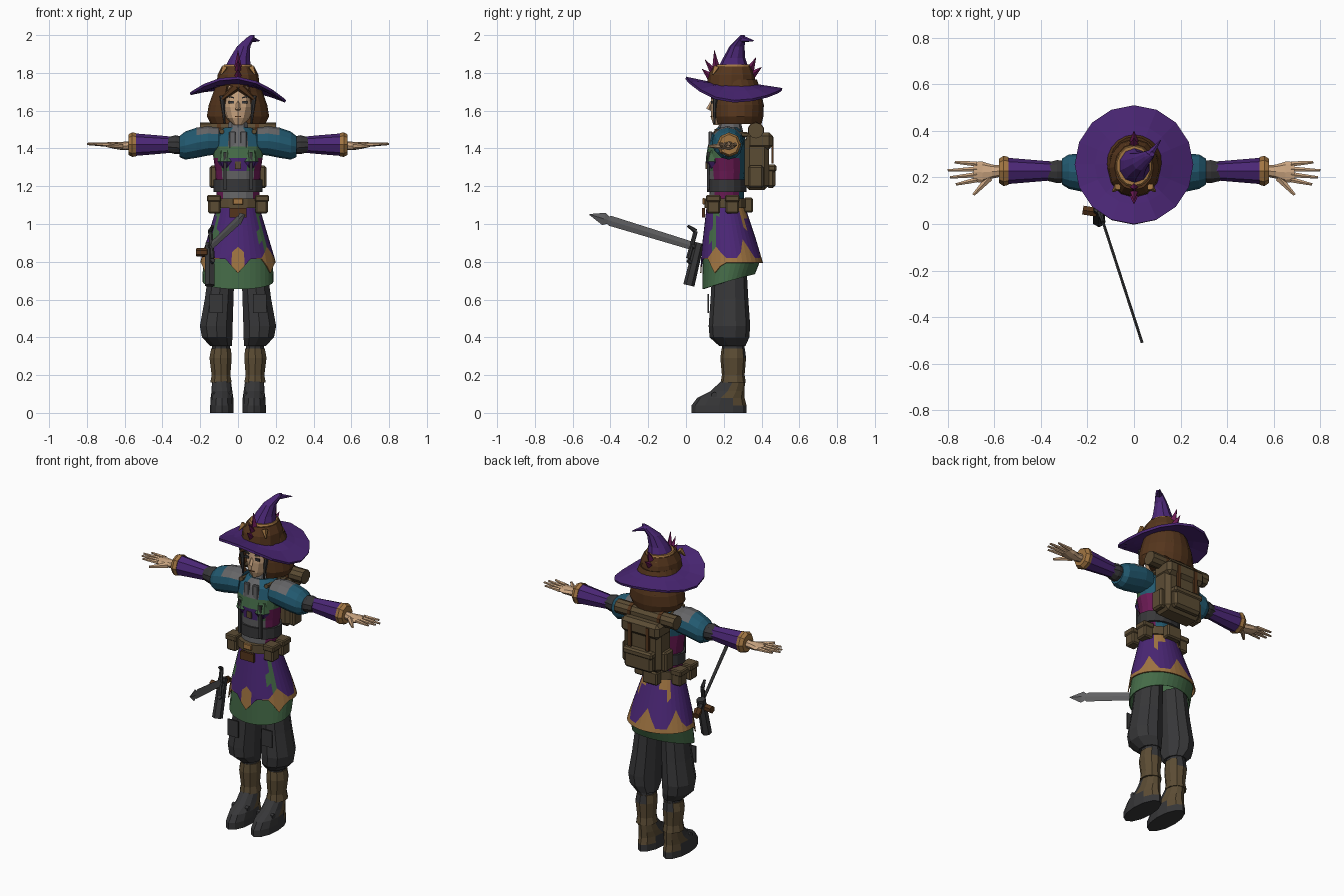
import bpy, bmesh
from math import sin, cos, pi, radians, degrees, atan2
from mathutils import Vector, Matrix

cube = bpy.data.objects.get("Cube")
if cube:
    bpy.data.objects.remove(cube, do_unlink=True)

COLOURS = {
    "purple": (.07, .02, .18), "tan": (.36, .18, .055), "skin": (.6, .38, .22),
    "hair_brown": (.09, .036, .012), "khaki": (.105, .072, .034), "charcoal": (.038, .038, .04),
    "grey": (.13, .13, .135), "blue": (.016, .1, .16), "green": (.06, .15, .065),
    "magenta": (.14, .01, .085)}
NAMES = list(COLOURS)
MATERIALS = []
for label, rgb in COLOURS.items():
    material = bpy.data.materials.new(label)
    material.use_nodes = True
    material.diffuse_color = (*rgb, 1)
    shader = material.node_tree.nodes["Principled BSDF"]
    shader.inputs["Base Color"].default_value = (*rgb, 1)
    shader.inputs["Roughness"].default_value = .9
    MATERIALS.append(material)


def finish(name, bm, colour, mirror=False, thick=0):
    """Colour is a name, or a rule giving a name from face centre and normal."""
    bmesh.ops.recalc_face_normals(bm, faces=bm.faces)
    bm.normal_update()
    picks = [colour(f.calc_center_median(), f.normal) if callable(colour) else colour for f in bm.faces]
    used = sorted(set(picks), key=NAMES.index)
    for face, pick in zip(bm.faces, picks):
        face.material_index = used.index(pick)
    mesh = bpy.data.meshes.new(name)
    bm.to_mesh(mesh)
    bm.free()
    for pick in used:
        mesh.materials.append(MATERIALS[NAMES.index(pick)])
    obj = bpy.data.objects.new(name, mesh)
    bpy.context.scene.collection.objects.link(obj)
    if thick:
        obj.modifiers.new("Thickness", "SOLIDIFY").thickness = thick
    if mirror:
        obj.modifiers.new("Mirror", "MIRROR")
    return obj


def skin_rings(name, rings, colour, closed=True, caps=True, **options):
    bm = bmesh.new()
    loops = [[bm.verts.new(p) for p in ring] for ring in rings]
    count = len(loops[0])
    for low, high in zip(loops, loops[1:]):
        for i in range(count if closed else count - 1):
            j = (i + 1) % count
            bm.faces.new((low[i], low[j], high[j], high[i]))
    if caps:
        bm.faces.new(loops[0])
        bm.faces.new(loops[-1])
    return finish(name, bm, colour, **options)


def loft(name, sections, colour, sides=12, axis="z", gap=0, **options):
    """Sections: centre x, y, z and two radii. Gap leaves an opening at the front."""
    u, v = (Vector((1, 0, 0)), Vector((0, -1, 0))) if axis == "z" else (Vector((0, 1, 0)), Vector((0, 0, 1)))
    if gap:
        angles = [gap + (2 * pi - 2 * gap) * i / sides for i in range(sides + 1)]
    else:
        angles = [2 * pi * i / sides for i in range(sides)]
    rings = [[Vector((x, y, z)) + u * a * sin(t) + v * b * cos(t) for t in angles]
             for x, y, z, a, b in sections]
    return skin_rings(name, rings, colour, closed=not gap, caps=not gap, **options)


def rod(name, start, end, r1, r2, colour, sides=6, **options):
    start, end = Vector(start), Vector(end)
    turn = (end - start).to_track_quat("Z", "Y").to_matrix().to_4x4()
    bm = bmesh.new()
    bmesh.ops.create_cone(bm, cap_ends=True, segments=sides, radius1=r1, radius2=r2,
                          depth=(end - start).length, matrix=Matrix.Translation((start + end) / 2) @ turn)
    return finish(name, bm, colour, **options)


def box(name, centre, size, colour, bevel=0, turn=None, **options):
    bm = bmesh.new()
    bmesh.ops.create_cube(bm, size=1, matrix=Matrix.Diagonal((*size, 1)))
    if bevel:
        bmesh.ops.bevel(bm, geom=bm.edges[:], offset=bevel, segments=1, affect="EDGES")
    bm.transform(Matrix.Translation(centre) @ (turn or Matrix()))
    return finish(name, bm, colour, **options)


# Legs, boots and shoes
loft("trouser_leg", [(.085, .23, .78, .07, .09), (.1, .23, .6, .08, .1), (.115, .23, .46, .091, .11),
     (.11, .23, .4, .085, .105), (.09, .245, .355, .06, .07)], "charcoal", 10, mirror=True)
box("knee_patch", (.115, .118, .58), (.07, .008, .1), "charcoal", mirror=True)
loft("shin", [(.09, .25, .38, .05, .06), (.088, .25, .12, .045, .055)], "charcoal", 10, mirror=True)
loft("boot_cuff", [(.09, .25, .34, .055, .062), (.092, .25, .29, .062, .068), (.09, .25, .2, .052, .06),
     (.09, .25, .16, .06, .067)], lambda c, n: "charcoal" if n.y > .9 and c.z > .29 else "khaki", 10, mirror=True)
loft("shoe", [(.085, .175, 0, .062, .145), (.085, .175, .04, .062, .145), (.085, .185, .08, .06, .125),
     (.085, .22, .115, .055, .09), (.088, .25, .17, .05, .062)],
     lambda c, n: "khaki" if c.y > .225 and c.z > .03 else "charcoal", mirror=True)
rod("toe_strap", (.03, .15, .095), (.14, .15, .095), .016, .016, "charcoal", mirror=True)


# Skirt: every outline is a function of the angle from the front
def skirt_point(angle, z, inset=0):
    t = min((1.1 - z) / .3, 1)
    front, back = .11 - .035 * t, .31 + .1 * t - max(0, .8 - z) * .5
    middle, half = (front + back) / 2, (back - front) / 2 - inset
    return Vector(((.11 + .09 * t - inset) * sin(angle), middle - half * cos(angle), z))


def spike(angle):
    away = abs((degrees(angle) + 30) % 60 - 30)
    return max(0, 1 - away / 20)


def purple_edge(angle):
    return .82 + (.06 if cos(angle) > -.4 else .1) * spike(angle)


def tan_edge(angle):
    return .815 - .075 * spike(angle) if cos(angle) > .2 else .795


def skirt_colour(c, n):
    angle = abs(degrees(atan2(c.x, .22 - c.y)))
    edge = purple_edge(radians(angle))
    if c.z < edge - .005:
        return "tan"
    if 50 < angle < 65 and c.z > .88:
        return "green"
    return "tan" if 125 < angle < 155 and c.z > 1.0 else "purple"


around = [radians(10 * i) for i in range(36)]
rows = [[skirt_point(a, 1.1 + (purple_edge(a) - 1.1) * k / 4) for a in around] for k in range(5)]
rows.append([skirt_point(a, tan_edge(a)) for a in around])
skin_rings("overskirt", rows, skirt_colour, caps=False, thick=.006)
skin_rings("underskirt", [[skirt_point(a, z - .04 * (z < .8) * cos(a), .012) for a in around]
           for z in (1.0, .81, .695)], "green", caps=False, thick=.006)


# Torso
def torso_colour(c, n):
    if c.z > 1.41:
        return "grey" if abs(c.x) < .05 and n.y < 0 else "blue"
    if n.y > -.2:
        return "magenta" if abs(c.x) > .07 and c.z < 1.36 else "blue"
    if c.z > 1.35:
        return "green"
    if c.z > 1.28:
        return "purple" if abs(c.x) < .06 else "magenta" if abs(c.x) > .1 else "green"
    return "magenta" if abs(c.x) > .09 else "grey"


loft("torso", [(0, .215, 1.08, .11, .095), (0, .215, 1.2, .115, .09), (0, .215, 1.28, .12, .1),
     (0, .21, 1.35, .13, .105), (0, .215, 1.41, .14, .1), (0, .22, 1.47, .13, .09),
     (0, .225, 1.51, .07, .06)], torso_colour, 16)
loft("bust", [(.055, .16, 1.29, .03, .03), (.058, .15, 1.33, .05, .046), (.055, .16, 1.39, .045, .04)],
     lambda c, n: "green" if c.z > 1.33 else "purple", 8, mirror=True)
loft("corset_band", [(0, .215, z, .13, .105) for z in (1.17, 1.235)], "charcoal", 16)
loft("collar", [(0, .23, 1.46, .07, .08), (0, .235, 1.54, .05, .055)], "grey", 10)
box("collar_lapel", (.03, .13, 1.44), (.035, .02, .1), "grey", .004, mirror=True)
box("chest_strap", (.07, .118, 1.28), (.016, .014, .2), "charcoal", mirror=True)
box("chest_clasp", (0, .112, 1.31), (.03, .016, .04), "khaki")
loft("belt", [(0, .21, z, .13, .113) for z in (1.085, 1.135)], "khaki", 16)
box("belt_buckle", (0, .094, 1.12), (.055, .014, .035), "tan", .004)
box("belt_drape", (0, .093, 1.06), (.09, .014, .05), "hair_brown")
for y in (.145, .245):
    box("belt_pouch", (.125, y, 1.1), (.065, .07, .09), "khaki", .008, mirror=True)
    box("pouch_flap", (.127, y, 1.135), (.074, .078, .035), "khaki", .006, mirror=True)
box("rear_pouch", (0, .33, 1.1), (.1, .05, .08), "khaki", .008)

# Sleeves and hands
loft("shoulder_sleeve", [(.1, .22, 1.44, .075, .07), (.16, .22, 1.44, .085, .078), (.22, .22, 1.43, .082, .08),
     (.28, .225, 1.415, .074, .074), (.31, .225, 1.41, .055, .055)],
     lambda c, n: "grey" if c.x < .22 and n.z > .45 else "blue", axis="x", mirror=True)
loft("elbow_band", [(.29, .225, 1.415, .048, .045), (.33, .225, 1.42, .052, .05), (.37, .225, 1.42, .042, .04)],
     "charcoal", 10, axis="x", mirror=True)
loft("forearm_sleeve", [(.345, .228, 1.42, .04, .042), (.43, .228, 1.42, .047, .05), (.55, .228, 1.42, .057, .06)],
     "purple", 8, axis="x", mirror=True)
loft("wrist_cuff", [(.54, .228, 1.42, .06, .062), (.56, .228, 1.42, .065, .065), (.58, .228, 1.42, .052, .054)],
     "tan", 8, axis="x", mirror=True)
loft("palm", [(.57, .228, 1.415, .024, .024), (.61, .225, 1.413, .03, .022), (.65, .222, 1.415, .046, .018),
     (.69, .225, 1.42, .042, .013)], "skin", 8, axis="x", mirror=True)
for root, tip, reach in ((.19, .17, .765), (.212, .2, .79), (.236, .23, .8), (.258, .265, .77)):
    rod("finger", (.675, root, 1.42), (reach, tip, 1.424), .013, .006, "skin", mirror=True)
rod("thumb", (.62, .2, 1.412), (.69, .125, 1.412), .018, .007, "skin", mirror=True)

# Head and hair
loft("neck", [(0, .24, 1.48, .04, .045), (0, .24, 1.58, .042, .045)], "skin", 10)
loft("head", [(0, .2, 1.525, .025, .055), (0, .215, 1.56, .06, .082), (0, .225, 1.62, .083, .095),
     (0, .23, 1.69, .085, .096), (0, .24, 1.76, .07, .085)], "skin", 12)
box("eye", (.036, .137, 1.645), (.03, .009, .014), "charcoal", mirror=True)
box("eyebrow", (.038, .137, 1.672), (.036, .009, .007), "charcoal", turn=Matrix.Rotation(-.25, 4, "Y"), mirror=True)
rod("nose", (0, .14, 1.65), (0, .118, 1.605), .008, .013, "skin", 4)
box("mouth", (0, .134, 1.568), (.03, .009, .005), "hair_brown")
loft("hair", [(0, .275, 1.53, .145, .125), (0, .275, 1.57, .165, .135), (0, .275, 1.63, .155, .137),
     (0, .27, 1.7, .13, .127), (0, .26, 1.765, .105, .115)], "hair_brown", 16, gap=radians(30), thick=.015)
loft("hair_back", [(0, .3, 1.53, .13, .09), (0, .31, 1.64, .13, .1), (0, .28, 1.76, .09, .09)], "hair_brown")
rod("fringe", (0, .14, 1.735), (.085, .15, 1.66), .028, .008, "hair_brown", mirror=True)
rod("side_lock", (.085, .155, 1.68), (.07, .15, 1.53), .014, .005, "charcoal", mirror=True)


# Hat
def brim_point(angle, r):
    side, front, t = sin(angle), cos(angle), (r - .09) / .165
    lift = -.07 * side ** 2 - .02 * side + (.035 if front > 0 else -.025) * front ** 2
    return Vector((r * side, .255 - r * front, 1.745 + lift * t))


ring = [2 * pi * i / 16 for i in range(16)]
skin_rings("hat_brim", [[brim_point(a, r) for a in ring] for r in (.09, .17, .255)], "purple", caps=False, thick=.014)
loft("hat_crown", [(0, .24, 1.73, .115, .13), (0, .24, 1.79, .108, .122), (0, .245, 1.835, .085, .1)],
     "hair_brown")
loft("hat_band", [(0, .245, 1.81, .092, .108), (0, .25, 1.845, .074, .085)],
     "tan", 14)
loft("hat_cone", [(0, .25, 1.83, .072, .08), (.01, .255, 1.88, .055, .058), (.03, .27, 1.94, .037, .04),
     (.065, .295, 1.985, .022, .022), (.078, .3, 2.0, .01, .01)], "purple", 10)
rod("hat_tip", (.065, .295, 1.98), (.115, .36, 1.97), .02, .002, "purple")
for x in (-.07, .07):
    rod("band_tuft", (x, .16, 1.83), (x * 1.3, .14, 1.79), .018, .004, "tan", 4)
for base, tip, z, top in ((.15, .1, 1.8, 1.87), (.16, .15, 1.82, 1.92), (.13, .085, 1.78, 1.82),
                          (.34, .37, 1.82, 1.88), (.35, .4, 1.79, 1.83)):
    rod("hat_feather", (0, base, z), (0, tip, top), .022, .001, "magenta", 4)

# Backpack with bedroll
box("backpack", (0, .375, 1.325), (.25, .13, .29), "khaki", .025)
box("backpack_flap", (0, .39, 1.44), (.26, .14, .09), "khaki", .02)
box("backpack_pocket", (0, .448, 1.25), (.19, .05, .12), "khaki", .015)
box("pocket_flap", (0, .454, 1.295), (.2, .05, .04), "khaki", .01)
box("backpack_strap", (.06, .458, 1.39), (.022, .012, .14), "hair_brown", mirror=True)
box("side_pocket", (.13, .37, 1.25), (.04, .08, .12), "khaki", .01, mirror=True)
rod("bedroll", (-.2, .37, 1.495), (.2, .37, 1.495), .042, .042, "khaki", 10)
rod("bedroll_tie", (.09, .37, 1.495), (.11, .37, 1.495), .045, .045, "hair_brown", 10, mirror=True)
rod("shoulder_strap", (.09, .34, 1.47), (.085, .15, 1.49), .014, .014, "khaki", mirror=True)

# Sword, drawn along its own axis then placed at the hip
hilt, point = Vector((-.14, .03, .885)), Vector((.035, -.51, 1.05))
along = (point - hilt).normalized()
across = along.cross(Vector((0, 0, 1))).normalized()
upward = across.cross(along)
length = (point - hilt).length
blade = []
for share, half in ((0, .022), (.5, .025), (.8, .027), (.82, .02), (.86, .034), (1, .003)):
    centre = hilt + along * length * share
    blade.append([centre + upward * half, centre + across * .006, centre - upward * half, centre - across * .006])
skin_rings("sword_blade", blade, "grey")
rod("sword_guard", hilt - upward * .07, hilt + upward * .08, .012, .012, "charcoal")
for way in (-1, 1):
    end = hilt + upward * .08 * way
    rod("guard_hook", end, end + along * .05 * way + upward * .015 * way, .013, .007, "charcoal")
rod("sword_grip", hilt, hilt - along * .12, .015, .015, "charcoal")
rod("sword_pommel", hilt - along * .1, hilt - along * .15, .024, .02, "hair_brown")
rod("sheath", (-.15, .07, .9), (-.15, .015, .675), .026, .03, "charcoal")
rod("sheath_loop", (-.16, .05, .85), (-.22, .06, .85), .022, .022, "hair_brown")
